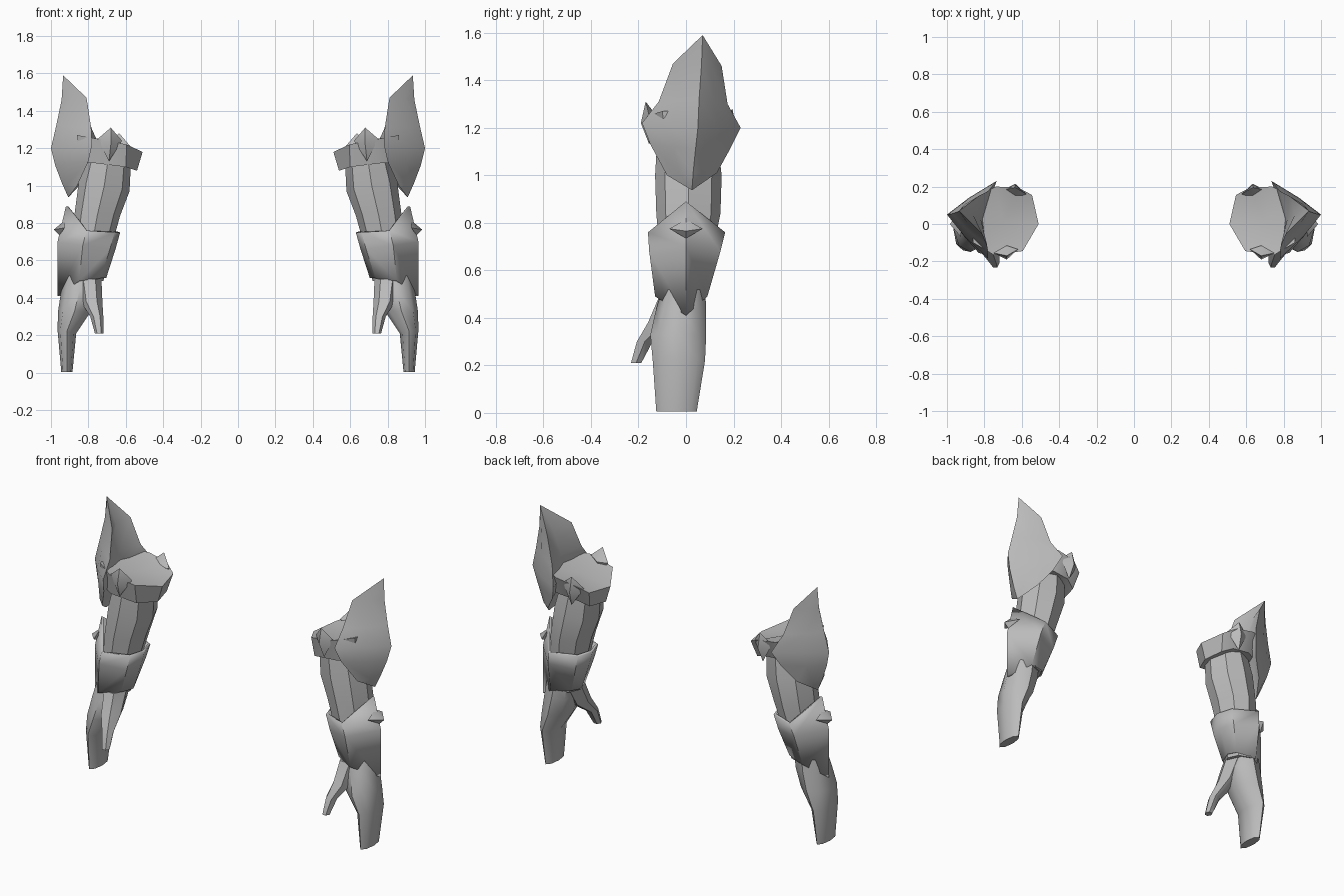
import bpy, bmesh, math

if "Cube" in bpy.data.objects:
    bpy.data.objects.remove(bpy.data.objects["Cube"])

grey = bpy.data.materials.new("steel grey")
grey.diffuse_color = (0.5, 0.5, 0.5, 1)
grey.use_nodes = True
grey.node_tree.nodes["Principled BSDF"].inputs["Base Color"].default_value = grey.diffuse_color


def finish(name, bm, angle=40, thick=0):
    """Make a mirrored pair from one bmesh, smooth except at sharp edges."""
    bmesh.ops.remove_doubles(bm, verts=bm.verts, dist=0.0005)
    bmesh.ops.recalc_face_normals(bm, faces=bm.faces)
    me = bpy.data.meshes.new(name)
    bm.to_mesh(me)
    bm.free()
    me.materials.append(grey)
    ob = bpy.data.objects.new(name, me)
    bpy.context.collection.objects.link(ob)
    bpy.ops.object.select_all(action='DESELECT')
    ob.select_set(True)
    bpy.context.view_layer.objects.active = ob
    bpy.ops.object.shade_smooth_by_angle(angle=math.radians(angle))
    if thick:
        s = ob.modifiers.new("thickness", 'SOLIDIFY')
        s.thickness = thick
        s.offset = -1
    m = ob.modifiers.new("pair", 'MIRROR')
    m.use_axis[0] = True
    m.use_mirror_merge = False
    return ob


def loft(name, rings, angle=40, caps=(True, True), thick=0):
    """Skin closed rings of equal point count."""
    bm = bmesh.new()
    rows = [[bm.verts.new(p) for p in r] for r in rings]
    n = len(rows[0])
    for a, b in zip(rows, rows[1:]):
        for i in range(n):
            j = (i + 1) % n
            bm.faces.new((a[i], a[j], b[j], b[i]))
    for row, cap in ((rows[0], caps[0]), (rows[-1], caps[1])):
        if cap:
            bm.faces.new(row)
    return finish(name, bm, angle, thick)


def oval(x0, x1, y0, y1, z, slope=0, n=8):
    """Ring between x0..x1 and y0..y1, tilted along x."""
    pts = []
    for i in range(n):
        a = 2 * math.pi * i / n
        c = math.cos(a)
        pts.append(((x0 + x1) / 2 + (x1 - x0) / 2 * c,
                    (y0 + y1) / 2 + (y1 - y0) / 2 * math.sin(a), z + slope * c))
    return pts


# Arm between shoulder cuff and bracer
loft("arm", [oval(0.57, 0.81, -0.12, 0.13, 1.17),
             oval(0.58, 0.85, -0.13, 0.15, 1.00, 0.03),
             oval(0.63, 0.875, -0.125, 0.145, 0.84),
             oval(0.68, 0.89, -0.11, 0.11, 0.66),
             oval(0.72, 0.92, -0.10, 0.08, 0.49)])


# Bracer with pointed outer rim, open at both ends
def bracer_ring(outer, side, inner, yf, yb, zo, zs, zi):
    return [(outer, 0, zo), (side, yb, zs), (inner + 0.03, yb * 0.6, zi), (inner, 0, zi),
            (inner + 0.03, yf * 0.6, zi), (side, yf, zs)]


loft("bracer", [bracer_ring(0.92, 0.81, 0.63, -0.16, 0.165, 0.89, 0.76, 0.75),
                bracer_ring(0.965, 0.83, 0.655, -0.155, 0.145, 0.70, 0.68, 0.66),
                bracer_ring(0.965, 0.85, 0.705, -0.13, 0.09, 0.41, 0.49, 0.505)],
     caps=(False, False), thick=0.015)

# Small stud on the outside of the bracer
bm = bmesh.new()
tip = bm.verts.new((0.985, 0, 0.765))
base = [bm.verts.new(p) for p in ((0.925, -0.07, 0.775), (0.955, 0, 0.735),
                                  (0.925, 0.07, 0.775), (0.925, 0, 0.815))]
for i in range(4):
    bm.faces.new((tip, base[i], base[(i + 1) % 4]))
bm.faces.new(base)
finish("bracer_stud", bm, 60)

# Hand with fused fingers
loft("hand", [oval(0.74, 0.93, -0.10, 0.08, 0.52),
              oval(0.75, 0.945, -0.125, 0.085, 0.44),
              oval(0.785, 0.962, -0.15, 0.085, 0.33),
              oval(0.865, 0.965, -0.14, 0.08, 0.22, 0.01),
              oval(0.885, 0.945, -0.125, 0.045, 0.005)], 45)

# Thumb leaning forward and inward
loft("thumb", [oval(0.73, 0.86, -0.12, 0.05, 0.50, n=6),
               oval(0.725, 0.84, -0.17, -0.02, 0.38, n=6),
               oval(0.72, 0.79, -0.212, -0.135, 0.30, n=6),
               oval(0.72, 0.765, -0.235, -0.185, 0.21, n=6)], 50)

# Shoulder cuff: flared band, top sloping up towards the shoulder plate
top = [(0.51, 0, 1.18), (0.545, 0.155, 1.19), (0.62, 0.195, 1.23), (0.74, 0.20, 1.25),
       (0.86, 0.14, 1.27), (0.86, -0.10, 1.27), (0.75, -0.165, 1.25), (0.595, -0.145, 1.22)]
low = [(0.54, 0, 1.08), (0.565, 0.12, 1.09), (0.63, 0.15, 1.12), (0.74, 0.155, 1.13),
       (0.85, 0.11, 1.12), (0.85, -0.08, 1.12), (0.76, -0.135, 1.12), (0.60, -0.12, 1.10)]
bm = bmesh.new()
tv, lv = ([bm.verts.new(p) for p in r] for r in (top, low))
mid, under = bm.verts.new((0.70, 0.01, 1.215)), bm.verts.new((0.70, 0.01, 1.13))
for i in range(8):
    j = (i + 1) % 8
    bm.faces.new((lv[i], lv[j], tv[j], tv[i]))
    bm.faces.new((tv[i], tv[j], mid))
    bm.faces.new((lv[j], lv[i], under))
finish("shoulder_cuff", bm)

# Pointed studs on the front and back of the cuff
for name, x, y, z, d in (("front_cuff_stud", 0.68, -0.165, 1.31, -1),
                         ("back_cuff_stud", 0.635, 0.19, 1.28, 1)):
    bm = bmesh.new()
    ring = [bm.verts.new(p) for p in ((x - 0.06, y - d * 0.03, z - 0.07),
                                      (x, y + d * 0.025, z - 0.09),
                                      (x + 0.07, y - d * 0.01, z - 0.06),
                                      (x, y - d * 0.05, z - 0.07))]
    low_pt = bm.verts.new((x + 0.01, y - d * 0.01, z - 0.18))
    peak = bm.verts.new((x, y + d * 0.005, z))
    for i in range(4):
        bm.faces.new((ring[i], ring[(i + 1) % 4], peak))
        bm.faces.new((ring[(i + 1) % 4], ring[i], low_pt))
    finish(name, bm, 50)

# Shoulder plate: rows of front edge, ridge, back edge and hollow inner side
tip, foot = (0.935, 0.07, 1.59), (0.907, 0.025, 0.937)
rows = [  # front edge,        ridge,               back edge,          inner
    ((0.81, -0.055, 1.47), (0.943, 0.065, 1.46), (0.83, 0.15, 1.46), (0.86, 0.05, 1.45)),
    ((0.785, -0.115, 1.31), (0.972, 0.055, 1.32), (0.78, 0.175, 1.30), (0.82, 0.03, 1.30)),
    ((0.78, -0.185, 1.22), (1.0, 0.05, 1.20), (0.735, 0.23, 1.20), (0.80, 0.02, 1.20)),
    ((0.80, -0.15, 1.13), (0.978, 0.04, 1.11), (0.77, 0.185, 1.11), (0.83, 0.02, 1.12)),
    ((0.86, -0.08, 1.00), (0.94, 0.03, 1.01), (0.84, 0.13, 1.01), (0.88, 0.02, 1.01))]


def bulge(a, b, k):
    """Point between edge and ridge, pushed outward for a rounded plate."""
    return ((a[0] + b[0]) / 2 + k, (a[1] + b[1]) / 2, (a[2] + b[2]) / 2)


rings = [[tip] * 6]
for f, r, b, i in rows:
    rings.append([f, bulge(f, r, 0.015), r, bulge(r, b, 0.015), b, i])
rings.append([foot] * 6)
bm = bmesh.new()
grid = [[bm.verts.new(p) for p in r] for r in rings]
for a, b in zip(grid, grid[1:]):
    for i in range(6):
        j = (i + 1) % 6
        if a is grid[0]:
            bm.faces.new((a[0], b[j], b[i]))
        elif b is grid[-1]:
            bm.faces.new((a[i], a[j], b[0]))
        else:
            bm.faces.new((a[i], a[j], b[j], b[i]))
for row in (grid[0], grid[-1]):
    for v in row[1:]:
        bm.verts.remove(v)
finish("shoulder_plate", bm, 45)
